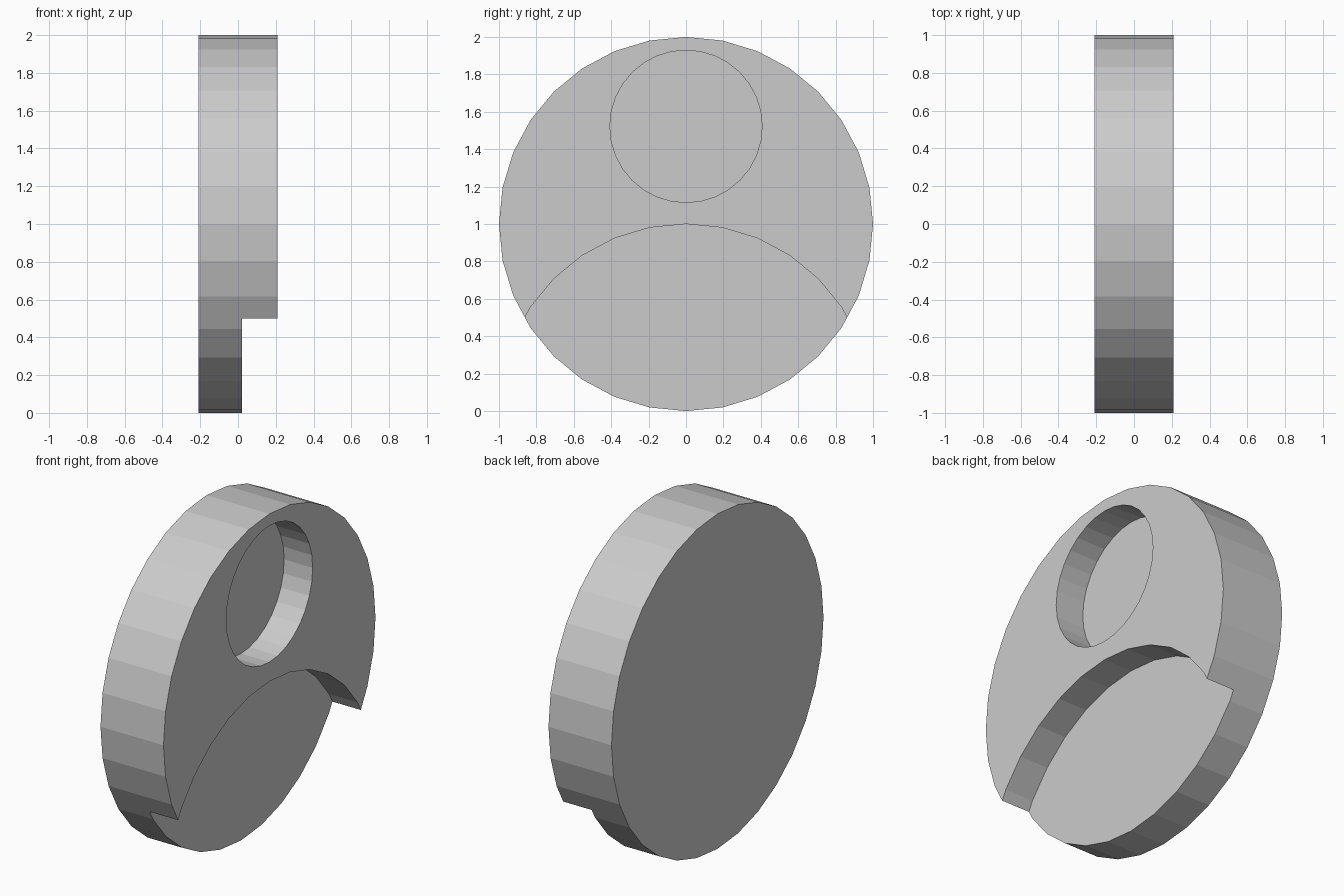
import bpy
import math

if "Cube" in bpy.data.objects:
    bpy.data.objects.remove(bpy.data.objects["Cube"])

HALF = 0.208   # half thickness of the disc
FLOOR = 0.02   # x of the recessed surfaces


def x_cylinder(name, radius, z, x0, x1):
    """32-sided cylinder lying along x, with a corner at the top."""
    bpy.ops.mesh.primitive_cylinder_add(
        vertices=32, radius=radius, depth=x1 - x0,
        location=((x0 + x1) / 2, 0, z), rotation=(0, math.pi / 2, 0))
    obj = bpy.context.object
    obj.name = name
    bpy.ops.object.transform_apply(location=True, rotation=True, scale=True)
    return obj


# Main disc
disc = x_cylinder("disc", 1.0, 1.0, -HALF, HALF)

# Round pocket near the top and curved step at the bottom
cutters = [x_cylinder("pocket_cutter", 0.407, 1.522, FLOOR, 0.6),
           x_cylinder("step_cutter", 1.0, 0.0, FLOOR, 0.6)]

bpy.ops.object.select_all(action='DESELECT')
bpy.context.view_layer.objects.active = disc
disc.select_set(True)
for cutter in cutters:
    mod = disc.modifiers.new(cutter.name, 'BOOLEAN')
    mod.operation = 'DIFFERENCE'
    mod.solver = 'EXACT'
    mod.object = cutter
    bpy.ops.object.modifier_apply(modifier=mod.name)
for cutter in cutters:
    bpy.data.objects.remove(cutter, do_unlink=True)
